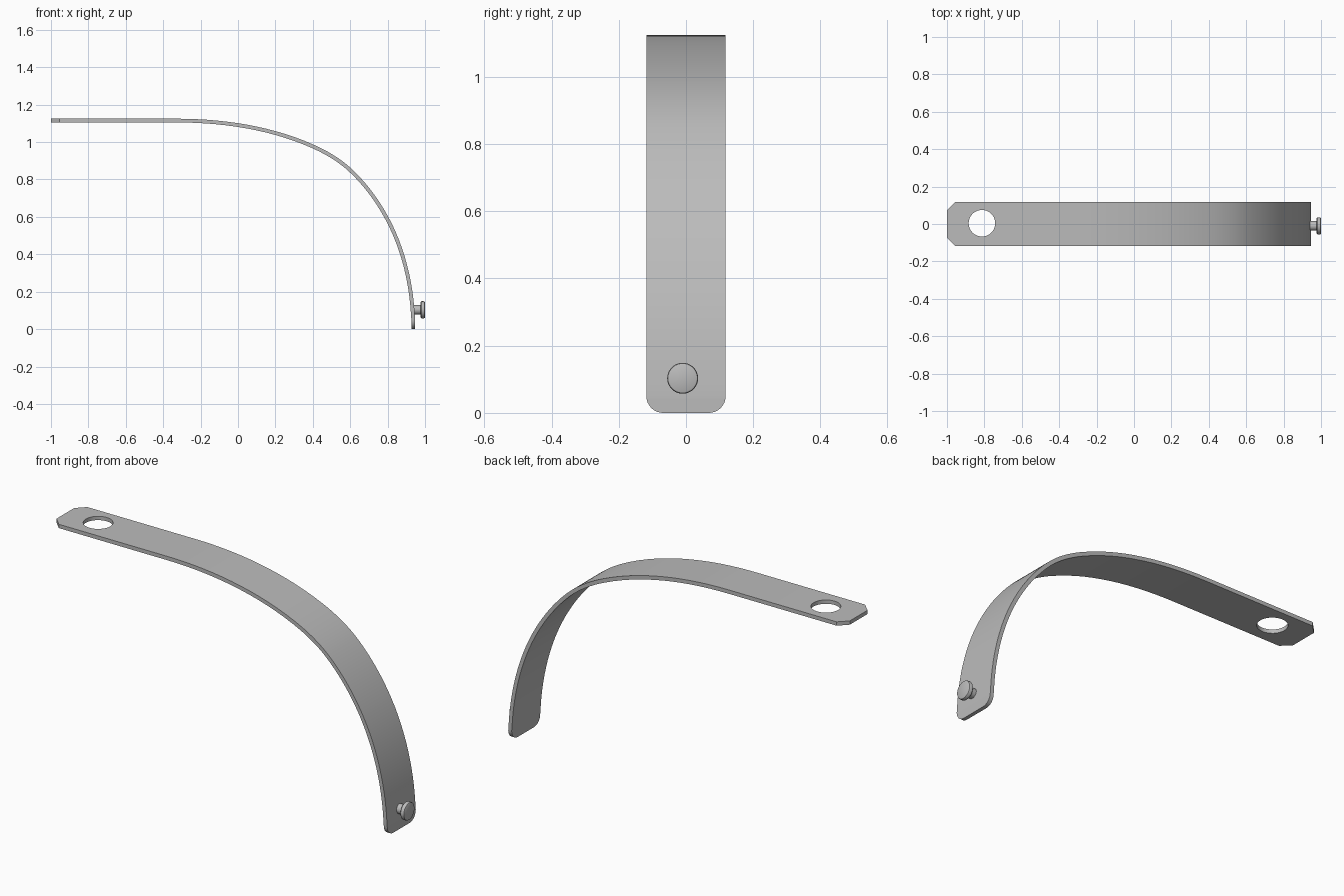
import bpy, bmesh, math
from mathutils import Vector, Matrix

if "Cube" in bpy.data.objects:
    bpy.data.objects.remove(bpy.data.objects["Cube"])

HALF_W, HALF_T = 0.118, 0.01
CHAMFER, CORNER_R = 0.045, 0.05

metal = bpy.data.materials.new("grey metal")
metal.diffuse_color = (0.5, 0.5, 0.5, 1)
metal.use_nodes = True
metal.node_tree.nodes["Principled BSDF"].inputs["Base Color"].default_value = metal.diffuse_color


def finish(name, bm):
    bmesh.ops.recalc_face_normals(bm, faces=bm.faces[:])
    mesh = bpy.data.meshes.new(name)
    bm.to_mesh(mesh)
    bm.free()
    obj = bpy.data.objects.new(name, mesh)
    bpy.context.collection.objects.link(obj)
    mesh.materials.append(metal)
    return obj


def smooth(obj):
    bpy.ops.object.select_all(action='DESELECT')
    obj.select_set(True)
    bpy.context.view_layer.objects.active = obj
    bpy.ops.object.shade_smooth_by_angle(angle=math.radians(30))


# Strap centre line: flat run, then a bend through knots (x, z, downward angle)
knots = [(-0.33, 1.115, 0), (0.4, 0.977, 24), (0.6, 0.85, 43),
         (0.8, 0.585, 62), (0.937, 0.0, 90)]
path = [(Vector((x, 1.115)), Vector((1, 0))) for x in (-1, -0.955, -0.64)]
for (x0, z0, a0), (x1, z1, a1) in zip(knots, knots[1:]):
    p0, p1 = Vector((x0, z0)), Vector((x1, z1))
    chord = (p1 - p0).length
    d0, d1 = [Vector((math.cos(math.radians(a)), -math.sin(math.radians(a)))) * chord
              for a in (a0, a1)]
    for i in range(14):
        t = i / 14
        pos = (p0 * (2*t**3 - 3*t**2 + 1) + d0 * (t**3 - 2*t**2 + t)
               + p1 * (3*t**2 - 2*t**3) + d1 * (t**3 - t**2))
        tan = (p0 * (6*t*t - 6*t) + d0 * (3*t*t - 4*t + 1)
               + p1 * (6*t - 6*t*t) + d1 * (3*t*t - 2*t))
        if pos.y > CORNER_R + 0.005:
            path.append((pos, tan.normalized()))
# rounded lower tip
for i in range(9):
    z = CORNER_R * (1 - math.sin(math.pi / 2 * i / 8))
    path.append((Vector((0.937, z)), Vector((0, -1))))


def half_width(pos):
    if pos.x < -0.955:
        return HALF_W - CHAMFER * (-0.955 - pos.x) / 0.045
    if pos.y < CORNER_R:
        return HALF_W - CORNER_R + math.sqrt(max(0, CORNER_R**2 - (CORNER_R - pos.y)**2))
    return HALF_W


# Strap: rectangular cross-sections skinned along the centre line
bm = bmesh.new()
rings = []
for pos, tan in path:
    n = Vector((-tan.y, tan.x)) * HALF_T
    w = half_width(pos)
    rings.append([bm.verts.new((pos.x + s * n.x, y, pos.y + s * n.y))
                  for s, y in ((1, -w), (1, w), (-1, w), (-1, -w))])
for a, b in zip(rings, rings[1:]):
    for i in range(4):
        j = (i + 1) % 4
        bm.faces.new((a[i], a[j], b[j], b[i]))
bm.faces.new(rings[0])
bm.faces.new(rings[-1])
strap = finish("strap", bm)

# Round hole through the flat end
bm = bmesh.new()
bmesh.ops.create_cone(bm, cap_ends=True, segments=48, radius1=0.071, radius2=0.071,
                      depth=0.2, matrix=Matrix.Translation((-0.813, 0.004, 1.115)))
cutter = finish("hole_cutter", bm)
mod = strap.modifiers.new("hole", 'BOOLEAN')
mod.operation, mod.solver, mod.object = 'DIFFERENCE', 'EXACT', cutter
bpy.context.view_layer.objects.active = strap
bpy.ops.object.modifier_apply(modifier="hole")
bpy.data.objects.remove(cutter)
smooth(strap)

# Button stud: profile (x, radius) turned about the x axis
profile = [(0.93, 0.025), (0.976, 0.025), (0.977, 0.042), (0.981, 0.046),
           (0.993, 0.046), (0.998, 0.044), (1.0, 0.04)]
SEG = 40
bm = bmesh.new()
rings = [[bm.verts.new((x, -0.01 + r * math.cos(2 * math.pi * k / SEG),
                        0.103 + r * math.sin(2 * math.pi * k / SEG)))
          for k in range(SEG)] for x, r in profile]
for a, b in zip(rings, rings[1:]):
    for k in range(SEG):
        j = (k + 1) % SEG
        bm.faces.new((a[k], a[j], b[j], b[k]))
bm.faces.new(rings[0])
bm.faces.new(rings[-1])
smooth(finish("button_stud", bm))
